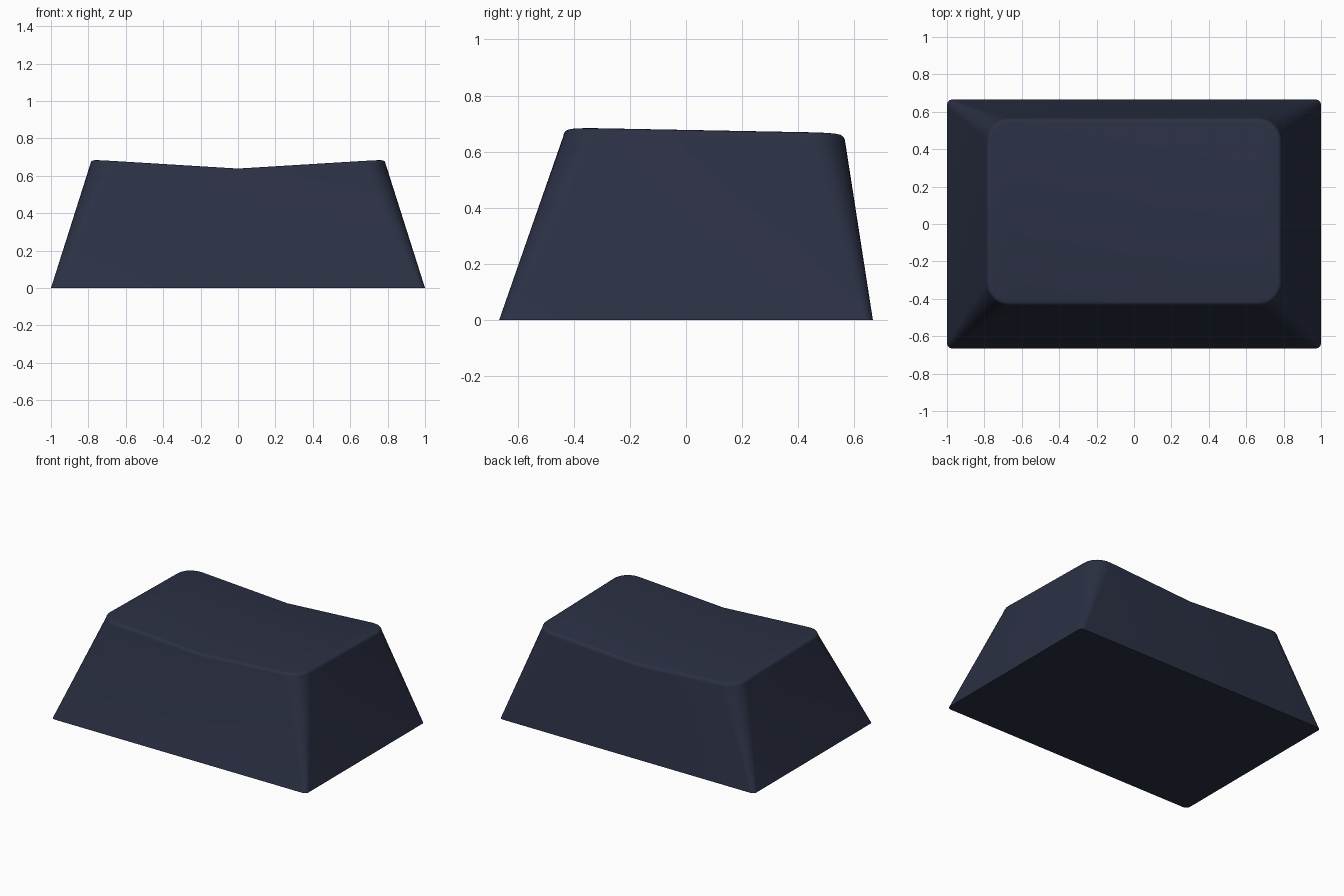
import bpy, bmesh
from math import sin, cos, pi

if "Cube" in bpy.data.objects:
    bpy.data.objects.remove(bpy.data.objects["Cube"])

SEG = 8  # segments per rounded corner


def outline(hx, y0, y1, r):
    """Rounded rectangle, starting at the front middle, running anticlockwise."""
    pts = [(0, y0)]
    corners = [(hx - r, y0 + r, -pi / 2), (hx - r, y1 - r, 0),
               (-hx + r, y1 - r, pi / 2), (-hx + r, y0 + r, pi)]
    for k, (cx, cy, a0) in enumerate(corners):
        for i in range(SEG + 1):
            a = a0 + pi / 2 * i / SEG
            pts.append((cx + r * cos(a), cy + r * sin(a)))
        if k == 1:
            pts.append((0, y1))
    return pts


def top_z(x, y):
    """Shallow V-shaped dish that leans back slightly."""
    return 0.639 + 0.061 * abs(x) - 0.019 * (y + 0.42)


bm = bmesh.new()

# Base outline
rings = [[bm.verts.new((x, y, 0)) for x, y in outline(1.0, -0.666, 0.666, 0.03)]]

# Rounded shoulder up to the top surface
R = 0.024
for k in range(5):
    a = pi / 2 * k / 4
    inset, drop = R * (1 - cos(a)), R * (1 - sin(a))
    pts = outline(0.79 - inset, -0.437 + inset, 0.567 - inset, 0.125 - inset)
    rings.append([bm.verts.new((x, y, top_z(x, y) - drop)) for x, y in pts])

# Sloping walls and shoulder
n = len(rings[0])
for lo, hi in zip(rings, rings[1:]):
    for i in range(n):
        j = (i + 1) % n
        bm.faces.new((lo[i], lo[j], hi[j], hi[i]))


# Top and bottom, closed with front-to-back strips
def cap(ring, flip):
    h = n // 2
    for s in (0, h):
        for i in range(SEG + 1):
            ids = [s + i, s + i + 1, s + h - i - 1, s + h - i]
            f = [ring[k % n] for k in ids]
            bm.faces.new(f[::-1] if flip else f)


cap(rings[0], True)
cap(rings[-1], False)

mesh = bpy.data.meshes.new("keycap")
bmesh.ops.recalc_face_normals(bm, faces=bm.faces)
bm.to_mesh(mesh)
bm.free()
keycap = bpy.data.objects.new("keycap", mesh)
bpy.context.collection.objects.link(keycap)

# Dark navy plastic
mat = bpy.data.materials.new("navy_plastic")
mat.diffuse_color = (0.024, 0.030, 0.058, 1)
mat.use_nodes = True
mat.node_tree.nodes["Principled BSDF"].inputs["Base Color"].default_value = mat.diffuse_color
mesh.materials.append(mat)

bpy.context.view_layer.objects.active = keycap
keycap.select_set(True)
bpy.ops.object.shade_smooth_by_angle(angle=pi / 4)
